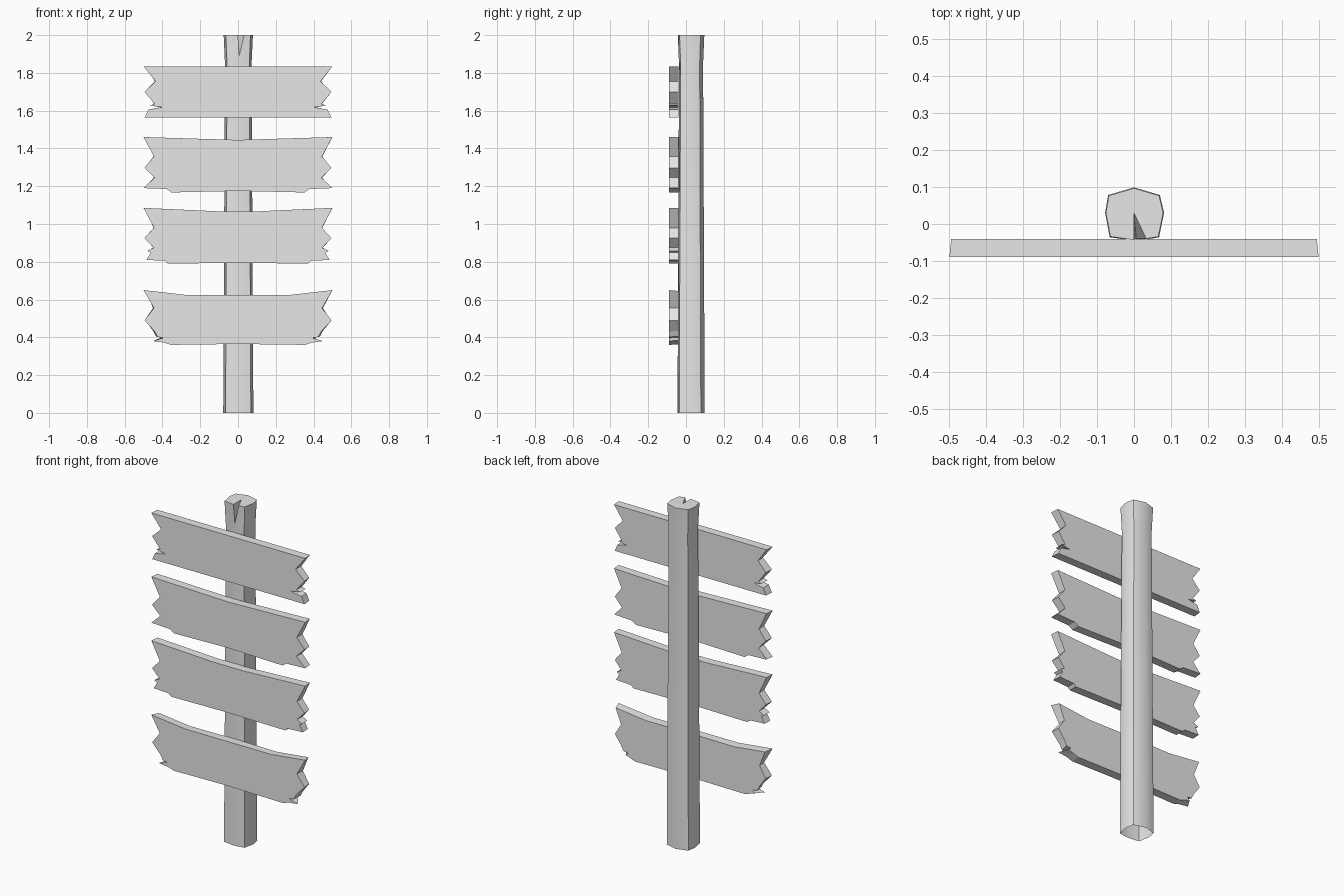
import bpy, bmesh, math

cube = bpy.data.objects.get("Cube")
if cube:
    bpy.data.objects.remove(cube, do_unlink=True)

grey = bpy.data.materials.new("weathered grey")
grey.use_nodes = True
grey.diffuse_color = (0.8, 0.8, 0.8, 1)
grey.node_tree.nodes["Principled BSDF"].inputs["Base Color"].default_value = (0.8, 0.8, 0.8, 1)


def finish(bm, name, angle=None):
    """Turn a bmesh into a named object with the shared material."""
    bmesh.ops.recalc_face_normals(bm, faces=bm.faces)
    mesh = bpy.data.meshes.new(name)
    bm.to_mesh(mesh)
    bm.free()
    mesh.materials.append(grey)
    obj = bpy.data.objects.new(name, mesh)
    bpy.context.collection.objects.link(obj)
    if angle:
        bpy.ops.object.select_all(action='DESELECT')
        obj.select_set(True)
        bpy.context.view_layer.objects.active = obj
        bpy.ops.object.shade_smooth_by_angle(angle=math.radians(angle))
    return obj


# Post: irregular eight-sided shaft, flared at the top, with a split in front
def build_post():
    outline = [(0, -.043), (.033, -.040), (.066, -.034), (.079, .03), (.068, .077),
               (0, .097), (-.068, .077), (-.076, .03), (-.064, -.034)]
    levels = [(0, 1.03), (.9, .97), (1.85, .91), (2, 1)]
    bm = bmesh.new()
    rings = [[bm.verts.new((x * s, .025 + (y - .025) * s, z)) for x, y in outline]
             for z, s in levels]
    n = len(outline)
    for low, high in zip(rings, rings[1:]):
        for i in range(n):
            if high is rings[-1] and i == 0:
                continue            # left open for the split
            j = (i + 1) % n
            bm.faces.new((low[i], low[j], high[j], high[i]))
    low, top = rings[-2], rings[-1]
    tip = bm.verts.new((.006, -.039, 1.89))
    heart = bm.verts.new((0, .03, 2))
    for face in [(low[0], low[1], tip), (low[1], top[1], tip), (low[0], tip, top[0]),
                 (top[0], tip, heart), (top[1], heart, tip), top[1:] + [top[0], heart]]:
        bm.faces.new(face)
    return finish(bm, "post", 35)


# Planks: mirrored jagged outline, with shallower notches on the back face
def build_plank(name, half, back_half=None):
    if back_half is None:
        back_half = [(.495 + (x - .5) * .88 if x > .4 else x, z) for x, z in half]
    bm = bmesh.new()
    rings = []
    for y, side in ((-.09, half), (-.04, back_half)):
        loop = side + [(-x, z) for x, z in reversed(side) if x > 0]
        rings.append([bm.verts.new((x, y, z)) for x, z in loop])
    front, back = rings
    bm.faces.new(front)
    bm.faces.new(back[::-1])
    for i in range(len(front)):
        j = (i + 1) % len(front)
        bm.faces.new((front[i], back[i], back[j], front[j]))
    return finish(bm, name)


build_post()
build_plank("top_plank", [
    (0, 1.835), (.5, 1.835), (.437, 1.755), (.495, 1.70), (.442, 1.635), (.467, 1.628),
    (.405, 1.618), (.475, 1.605), (.495, 1.565), (0, 1.565)])
build_plank("upper_plank", [
    (0, 1.445), (.5, 1.46), (.445, 1.357), (.495, 1.297), (.442, 1.245), (.5, 1.19),
    (.378, 1.185), (.352, 1.167), (0, 1.175)])
build_plank("lower_plank", [
    (0, 1.067), (.1, 1.067), (.5, 1.085), (.445, .98), (.495, .925), (.447, .875),
    (.48, .858), (.462, .848), (.485, .81), (.385, .805), (.37, .79), (0, .795)])
build_plank("bottom_plank", [
    (0, .625), (.28, .625), (.5, .65), (.445, .555), (.495, .49), (.44, .43),
    (.425, .402), (.395, .397), (.45, .38), (.39, .372), (.355, .36), (0, .365)],
    [(0, .625), (.28, .622), (.485, .645), (.45, .555), (.49, .49), (.45, .435),
     (.435, .405), (.405, .40), (.42, .385), (.39, .375), (.355, .363), (0, .367)])
